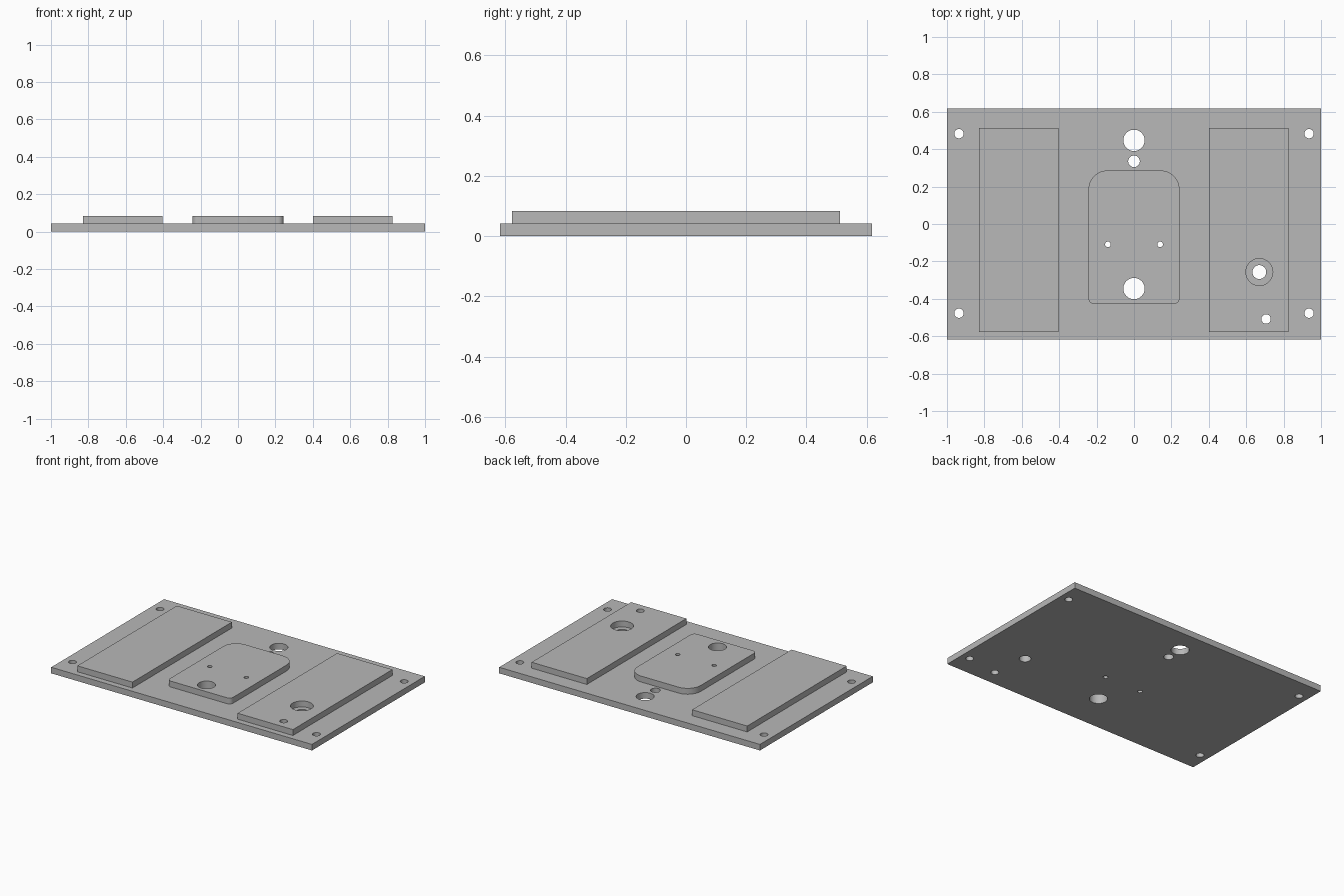
import bpy, bmesh, math

if "Cube" in bpy.data.objects:
    bpy.data.objects.remove(bpy.data.objects["Cube"])

grey = bpy.data.materials.new("plain grey")
grey.diffuse_color = (0.48, 0.48, 0.48, 1)
grey.use_nodes = True
grey.node_tree.nodes["Principled BSDF"].inputs["Base Color"].default_value = grey.diffuse_color


def prism(name, outline, z0, z1):
    """Extrude a counter-clockwise outline from z0 up to z1."""
    bm = bmesh.new()
    face = bm.faces.new([bm.verts.new((x, y, z0)) for x, y in outline])
    top = bmesh.ops.extrude_face_region(bm, geom=[face])["geom"]
    bmesh.ops.translate(bm, vec=(0, 0, z1 - z0),
                        verts=[v for v in top if isinstance(v, bmesh.types.BMVert)])
    bmesh.ops.recalc_face_normals(bm, faces=bm.faces)
    mesh = bpy.data.meshes.new(name)
    bm.to_mesh(mesh)
    bm.free()
    mesh.materials.append(grey)
    obj = bpy.data.objects.new(name, mesh)
    bpy.context.collection.objects.link(obj)
    return obj


def rect(x0, x1, y0, y1):
    return [(x0, y0), (x1, y0), (x1, y1), (x0, y1)]


def circle(x, y, r, n=40):
    return [(x + r * math.cos(2 * math.pi * i / n),
             y + r * math.sin(2 * math.pi * i / n)) for i in range(n)]


def rounded(x0, x1, y0, y1, r_low, r_high, n=10):
    pts = []
    for cx, cy, r, start in ((x1 - r_low, y0 + r_low, r_low, 270),
                             (x1 - r_high, y1 - r_high, r_high, 0),
                             (x0 + r_high, y1 - r_high, r_high, 90),
                             (x0 + r_low, y0 + r_low, r_low, 180)):
        for i in range(n + 1):
            a = math.radians(start + 90 * i / n)
            pts.append((cx + r * math.cos(a), cy + r * math.sin(a)))
    return pts


def combine(target, tool, operation):
    """Apply a boolean and discard the tool."""
    mod = target.modifiers.new("combine", "BOOLEAN")
    mod.operation, mod.solver, mod.object = operation, "EXACT", tool
    bpy.context.view_layer.objects.active = target
    bpy.ops.object.modifier_apply(modifier=mod.name)
    bpy.data.objects.remove(tool)


# Base plate with three raised pads fused on top
T, H = 0.042, 0.083
plate = prism("mounting_plate", rect(-1, 1, -0.618, 0.618), 0, T)
for name, outline in (("left_pad", rect(-0.828, -0.405, -0.578, 0.512)),
                      ("right_pad", rect(0.402, 0.826, -0.578, 0.512)),
                      ("centre_pad", rounded(-0.243, 0.243, -0.428, 0.286, 0.03, 0.1))):
    combine(plate, prism(name, outline, T / 2, H), "UNION")

# Through holes: x, y, radius
holes = [(0, 0.447, 0.057), (0, 0.335, 0.031), (0, -0.345, 0.057),
         (0.67, -0.257, 0.037), (0.706, -0.508, 0.025)]
for s in (-1, 1):
    holes += [(s * 0.936, 0.483, 0.025), (s * 0.936, -0.477, 0.025),
              (s * 0.14, -0.109, 0.015)]
for x, y, r in holes:
    combine(plate, prism("hole_cutter", circle(x, y, r), -0.1, 0.2), "DIFFERENCE")

# Wide counterbore in the right pad
combine(plate, prism("counterbore_cutter", circle(0.67, -0.257, 0.072), T, 0.2), "DIFFERENCE")

# Smooth hole walls and rounded corners, crisp edges elsewhere
bpy.ops.object.select_all(action="DESELECT")
plate.select_set(True)
bpy.context.view_layer.objects.active = plate
bpy.ops.object.shade_smooth_by_angle(angle=math.radians(30))
